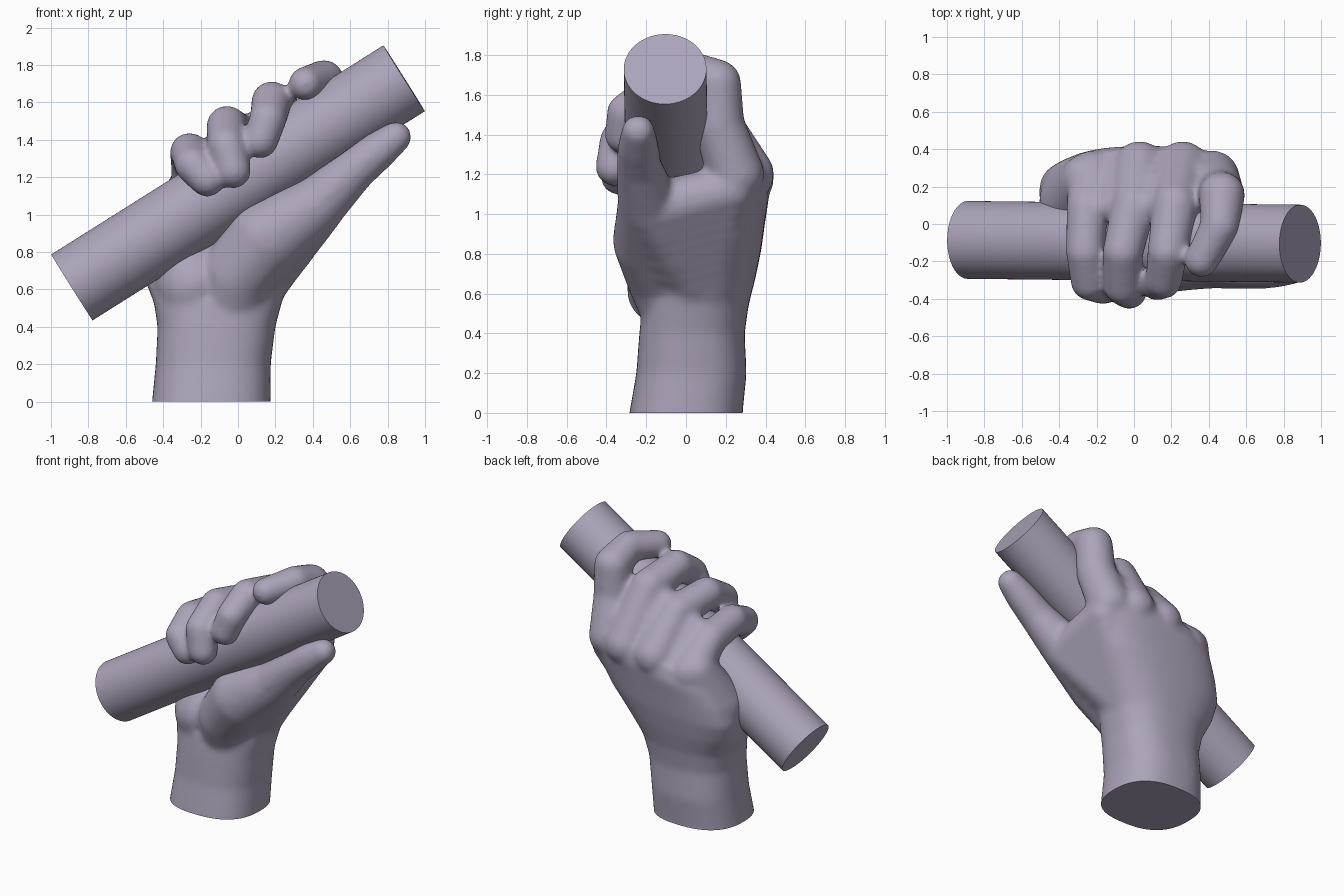
import bpy, bmesh, math
from mathutils import Vector, Matrix

if "Cube" in bpy.data.objects:
    bpy.data.objects.remove(bpy.data.objects["Cube"])

bm = bmesh.new()


def loft(sections, sides=40, power=0.8):
    """Rounded sections: x range, y range, height, tilt across the hand."""
    rings = []
    for x0, x1, y0, y1, z, tilt in sections:
        ring = []
        for i in range(sides):
            a = 2 * math.pi * i / sides
            c, s = math.cos(a), math.sin(a)
            dx = (x1 - x0) / 2 * math.copysign(abs(c) ** power, c)
            dy = (y1 - y0) / 2 * math.copysign(abs(s) ** power, s)
            ring.append(bm.verts.new(((x0 + x1) / 2 + dx, (y0 + y1) / 2 + dy, z + tilt * dx)))
        rings.append(ring)
    for a, b in zip(rings, rings[1:]):
        for i in range(sides):
            j = (i + 1) % sides
            bm.faces.new((a[i], a[j], b[j], b[i]))
    bm.faces.new(rings[0][::-1])
    bm.faces.new(rings[-1])


def ball(p):
    bmesh.ops.create_icosphere(bm, subdivisions=3, radius=p[3],
                               matrix=Matrix.Translation(p[:3]))


def limb(points, steps=9):
    """Row of overlapping balls along a path of x, y, z, radius."""
    for a, b in zip(points, points[1:]):
        for i in range(steps + 1):
            ball(Vector(a).lerp(Vector(b), i / steps))


def web(a, b, c, thin=1.0, n=6):
    """Triangle of skin between three balls."""
    a, b, c = Vector(a), Vector(b), Vector(c)
    for i in range(n + 1):
        for j in range(n + 1 - i):
            p = a + (b - a) * (i / n) + (c - a) * (j / n)
            p[3] *= thin
            ball(p)


# Forearm, wrist and palm
loft([
    (-0.47, 0.175, -0.30, 0.29, -0.12, 0),
    (-0.46, 0.175, -0.285, 0.285, 0.0, 0),
    (-0.44, 0.175, -0.25, 0.305, 0.2, 0),
    (-0.43, 0.20, -0.235, 0.295, 0.4, 0),
    (-0.45, 0.24, -0.22, 0.315, 0.54, 0.03),
    (-0.50, 0.32, -0.12, 0.35, 0.68, 0.06),
    (-0.51, 0.43, -0.02, 0.38, 0.83, 0.12),
    (-0.47, 0.51, 0.03, 0.40, 0.98, 0.17),
    (-0.41, 0.55, 0.07, 0.42, 1.11, 0.2),
    (-0.35, 0.52, 0.12, 0.40, 1.21, 0.2),
])

# Heel and outer edge of the hand
limb([(-0.22, 0.02, 0.42, 0.19), (-0.24, -0.03, 0.62, 0.20),
      (-0.30, 0.12, 0.85, 0.21), (-0.25, 0.24, 1.12, 0.14)])

# Thumb base, thumb, and the web towards the index finger
limb([(-0.06, 0.0, 0.46, 0.20), (0.0, -0.10, 0.68, 0.20), (0.15, -0.155, 0.87, 0.215),
      (0.42, -0.19, 1.05, 0.155), (0.62, -0.235, 1.235, 0.115), (0.74, -0.24, 1.335, 0.105),
      (0.845, -0.24, 1.415, 0.085)])
web((0.08, 0.08, 0.64, 0.18), (0.43, 0.22, 1.12, 0.13), (0.42, -0.18, 1.02, 0.14), n=9)
web((0.08, 0.08, 0.64, 0.18), (0.42, -0.18, 1.02, 0.14), (0.0, -0.10, 0.68, 0.19))

# Four fingers curled over the bar: index, middle, ring, little
fingers = [
    [(0.42, 0.25, 1.20, 0.145), (0.46, 0.165, 1.45, 0.13), (0.47, 0.155, 1.655, 0.125),
     (0.46, -0.01, 1.725, 0.105), (0.36, -0.195, 1.70, 0.092)],
    [(0.26, 0.305, 1.20, 0.14), (0.22, 0.10, 1.54, 0.125), (0.18, -0.15, 1.605, 0.11),
     (0.16, -0.30, 1.51, 0.10), (0.12, -0.315, 1.395, 0.095)],
    [(0.03, 0.305, 1.18, 0.14), (0.0, 0.10, 1.42, 0.12), (-0.06, -0.15, 1.475, 0.11),
     (-0.06, -0.33, 1.37, 0.105), (-0.025, -0.36, 1.235, 0.097)],
    [(-0.22, 0.26, 1.11, 0.135), (-0.25, 0.08, 1.29, 0.112), (-0.26, -0.15, 1.335, 0.105),
     (-0.24, -0.31, 1.265, 0.10), (-0.165, -0.335, 1.19, 0.097)],
]
for path in fingers:
    limb(path)

# Skin between neighbouring fingers
for a, b in zip(fingers[1:], fingers[2:]):
    web(a[0], b[0], a[1], 0.68)
    web(b[0], a[1], b[1], 0.68)
web(fingers[0][0], fingers[1][0], fingers[0][1], 0.75)
web(fingers[1][0], fingers[0][1], fingers[1][1], 0.65)

# Fuse the pieces into one smooth skin
mesh = bpy.data.meshes.new("hand")
bm.to_mesh(mesh)
bm.free()
hand = bpy.data.objects.new("hand", mesh)
bpy.context.collection.objects.link(hand)
fuse = hand.modifiers.new("fuse", 'REMESH')
fuse.mode = 'VOXEL'
fuse.voxel_size = 0.015
soft = hand.modifiers.new("soften", 'SMOOTH')
soft.factor = 0.5
soft.iterations = 20
skin = bpy.data.meshes.new_from_object(hand.evaluated_get(bpy.context.evaluated_depsgraph_get()))
hand.modifiers.clear()

# Cut the forearm flat on the ground
bm = bmesh.new()
bm.from_mesh(skin)
cut = bmesh.ops.bisect_plane(bm, geom=bm.verts[:] + bm.edges[:] + bm.faces[:],
                             plane_co=(0, 0, 0), plane_no=(0, 0, -1), clear_outer=True)
rim = [e for e in cut["geom_cut"] if isinstance(e, bmesh.types.BMEdge)]
bmesh.ops.holes_fill(bm, edges=rim, sides=0)
bmesh.ops.recalc_face_normals(bm, faces=bm.faces[:])
bm.to_mesh(skin)
bm.free()
hand.data = skin

# Bar held in the fist
low, high = Vector((-0.888, -0.085, 0.611)), Vector((0.888, -0.105, 1.729))
axis = high - low
bpy.ops.mesh.primitive_cylinder_add(vertices=96, radius=0.208, depth=axis.length,
                                    location=(low + high) / 2,
                                    rotation=axis.to_track_quat('Z', 'Y').to_euler())
bar = bpy.context.object
bar.name = "bar"

# Muted violet grey on both parts
violet = bpy.data.materials.new("violet_grey")
violet.diffuse_color = (0.42, 0.37, 0.49, 1)
violet.use_nodes = True
violet.node_tree.nodes["Principled BSDF"].inputs["Base Color"].default_value = violet.diffuse_color
for ob in (hand, bar):
    ob.data.materials.clear()
    ob.data.materials.append(violet)
    bpy.ops.object.select_all(action='DESELECT')
    ob.select_set(True)
    bpy.context.view_layer.objects.active = ob
    bpy.ops.object.shade_smooth_by_angle(angle=math.radians(50))
